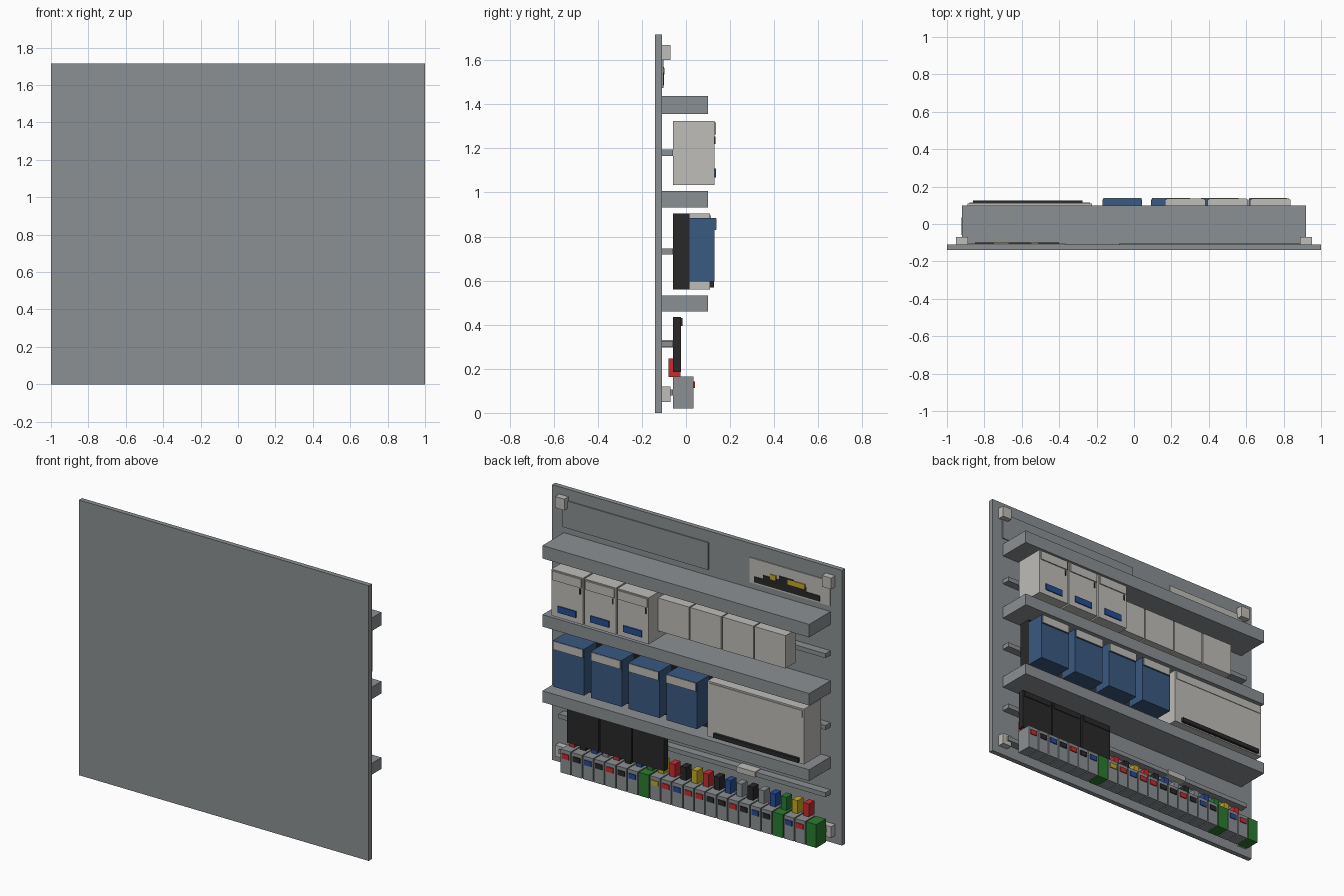
import bpy
import bmesh

cube = bpy.data.objects.get("Cube")
if cube:
    bpy.data.objects.remove(cube, do_unlink=True)


def material(name, rgb):
    m = bpy.data.materials.new(name)
    m.use_nodes = True
    m.diffuse_color = (*rgb, 1)
    for node in m.node_tree.nodes:
        if node.type == 'BSDF_PRINCIPLED':
            node.inputs["Base Color"].default_value = (*rgb, 1)
            node.inputs["Roughness"].default_value = 0.7
    return m


GREY = material("steel grey", (0.26, 0.28, 0.29))
LIGHT = material("light grey", (0.52, 0.51, 0.48))
BLACK = material("black", (0.022, 0.022, 0.023))
BLUE = material("module blue", (0.042, 0.1, 0.22))
LABEL = material("label blue", (0.02, 0.075, 0.3))
RED = material("red", (0.58, 0.025, 0.03))
GREEN = material("green", (0.025, 0.2, 0.03))
YELLOW = material("yellow", (0.55, 0.4, 0.02))


def box(name, mat, x, y, z):
    """Box between the (low, high) pairs given for each axis."""
    bm = bmesh.new()
    bmesh.ops.create_cube(bm, size=1)
    for v in bm.verts:
        v.co = [(lo + hi) / 2 + c * (hi - lo) for c, (lo, hi) in zip(v.co, (x, y, z))]
    mesh = bpy.data.meshes.new(name)
    bm.to_mesh(mesh)
    bm.free()
    mesh.materials.append(mat)
    obj = bpy.data.objects.new(name, mesh)
    bpy.context.collection.objects.link(obj)
    return obj


WALL = -0.11    # rear face of the mounting panel
RAIL = -0.06    # outer face of the rails

# Mounting panel and its corner blocks
box("mounting_panel", GREY, (-1, 1), (-0.14, WALL), (0, 1.716))
for side in (-1, 1):
    for z in (0.05, 1.6):
        cx = side * 0.92
        box("corner_block", LIGHT, (cx - 0.032, cx + 0.032), (WALL, -0.07), (z, z + 0.07))

# Cable ducts and device rails
for z0, z1 in ((1.357, 1.438), (0.932, 1.007), (0.461, 0.532)):
    box("cable_duct", GREY, (-0.92, 0.92), (WALL, 0.1), (z0, z1))
for z in (1.18, 0.732, 0.313, 0.092):
    box("device_rail", GREY, (-0.92, 0.92), (WALL, RAIL), (z - 0.014, z + 0.014))

# Plates at the top of the panel
box("cover_plate", GREY, (-0.08, 0.925), (WALL, -0.103), (1.475, 1.645))
box("sign_plate", LIGHT, (-0.92, -0.365), (WALL, -0.104), (1.475, 1.63))
for x0, x1, z0, z1 in ((-0.85, -0.4, 1.485, 1.52), (-0.76, -0.46, 1.52, 1.545),
                       (-0.67, -0.57, 1.545, 1.57)):
    box("sign_dark_patch", BLACK, (x0, x1), (-0.104, -0.1), (z0, z1))
for x0, x1 in ((-0.55, -0.51), (-0.75, -0.63)):
    box("sign_yellow_patch", YELLOW, (x0, x1), (-0.104, -0.098), (1.535, 1.565))

# Upper row: three tall modules, each with a lid lip, label and slot
for i in range(3):
    x0 = 0.62 - 0.227 * i
    x1 = x0 + 0.217
    box("tall_module", LIGHT, (x0, x1), (RAIL, 0.13), (1.035, 1.325))
    box("tall_module_lip", LIGHT, (x0 + 0.008, x1 - 0.008), (0.13, 0.137), (1.262, 1.318))
    box("tall_module_label", LABEL, (x0 + 0.045, x1 - 0.045), (0.13, 0.137), (1.068, 1.108))
    box("tall_module_slot", BLACK, (x0 + 0.015, x0 + 0.023), (0.13, 0.134), (1.22, 1.255))

# Upper row: four low modules
for i in range(4):
    x1 = 0.165 - 0.222 * i
    box("low_module", LIGHT, (x1 - 0.214, x1), (RAIL, 0.04), (1.085, 1.29))

# Middle row: blue modules on black bases
for i in range(4):
    x0 = 0.612 - 0.26 * i
    x1 = x0 + 0.212
    box("blue_module_base", BLACK, (x0, x1), (RAIL, 0.015), (0.56, 0.905))
    box("blue_module", BLUE, (x0, x1), (0.015, 0.13), (0.595, 0.885))
    box("blue_module_lip", BLUE, (x0 + 0.003, x1 - 0.003), (0.13, 0.136), (0.83, 0.885))
    box("blue_module_label", LIGHT, (x0 + 0.005, x1 - 0.005), (0.136, 0.139), (0.832, 0.883))

# Middle row: wide controller
box("controller", LIGHT, (-0.89, -0.225), (RAIL, 0.11), (0.56, 0.905))
box("controller_lip", LIGHT, (-0.88, -0.235), (0.11, 0.114), (0.85, 0.895))
box("controller_socket_strip", BLACK, (-0.86, -0.275), (0.11, 0.126), (0.568, 0.595))

# Lower row: flat black modules and a rail tag
for i in range(3):
    x0 = 0.62 - 0.227 * i
    box("flat_module", BLACK, (x0, x0 + 0.217), (RAIL, -0.022), (0.185, 0.434))
    box("flat_module_lip", BLACK, (x0 + 0.01, x0 + 0.207), (-0.022, -0.017), (0.395, 0.43))
box("rail_tag", LIGHT, (-0.44, -0.31), (WALL, -0.052), (0.297, 0.331))

# Terminal strip: one letter per colour for the markers and plugs
COLOURS = {"r": RED, "k": BLACK, "b": LABEL, "g": GREEN, "y": YELLOW, "s": GREY}
MARKERS = "rkbkrkbgyrbrrkkrkbkgbrg"
PLUGS = "rkbsrkbgyrkyrkbskskgyr"
PLUGS = PLUGS[:16] + "ksbgyr"
for i, letter in enumerate(MARKERS):
    cx = 0.806 - 0.077 * i
    earth = letter == "g"
    box("terminal", GREEN if earth else GREY, (cx - 0.035, cx + 0.035),
        (RAIL, 0.035), (0.02, 0.165))
    if not earth:
        box("terminal_marker", COLOURS[letter], (cx - 0.024, cx + 0.024),
            (0.035, 0.041), (0.112, 0.143))
for i, letter in enumerate(PLUGS):
    cx = 0.806 - 0.077 * i
    box("terminal_plug", COLOURS[letter], (cx - 0.019, cx + 0.019),
        (-0.08, -0.025), (0.163, 0.246))
